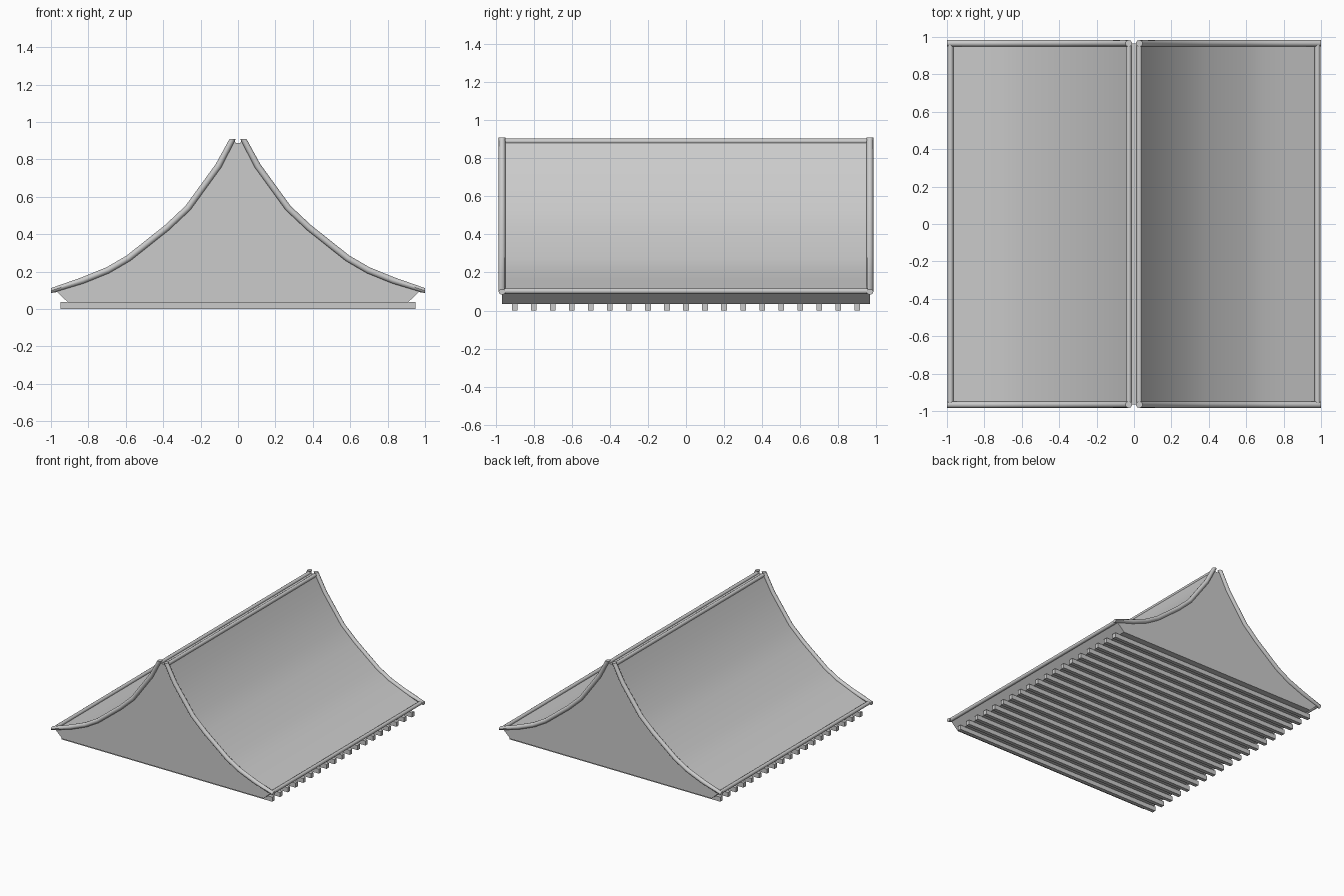
import bpy, bmesh, math
from mathutils import Vector

if "Cube" in bpy.data.objects:
    bpy.data.objects.remove(bpy.data.objects["Cube"])

# Right-hand concave roof slope, ridge to eave (x, z)
SLOPE = [(0.028, 0.91), (0.105, 0.765), (0.268, 0.54), (0.38, 0.435),
         (0.585, 0.272), (0.695, 0.208), (0.83, 0.153), (1.0, 0.098)]
HALF_LEN = 0.966


def finish(name, bm, angle=40):
    bmesh.ops.recalc_face_normals(bm, faces=bm.faces)
    me = bpy.data.meshes.new(name)
    bm.to_mesh(me)
    bm.free()
    ob = bpy.data.objects.new(name, me)
    bpy.context.collection.objects.link(ob)
    bpy.ops.object.select_all(action='DESELECT')
    bpy.context.view_layer.objects.active = ob
    ob.select_set(True)
    bpy.ops.object.shade_smooth_by_angle(angle=math.radians(angle))
    return ob


def tube(name, path, side, ups, r, n=10):
    """Sweep a round section; side/ups are the section axes at each point."""
    bm = bmesh.new()
    rings = []
    for p, up in zip(path, ups):
        rings.append([bm.verts.new(Vector(p) + side * r * math.cos(a) + up * r * math.sin(a))
                      for a in (2 * math.pi * i / n for i in range(n))])
    for a, b in zip(rings, rings[1:]):
        for i in range(n):
            j = (i + 1) % n
            bm.faces.new((a[i], a[j], b[j], b[i]))
    bm.faces.new(rings[0])
    bm.faces.new(rings[-1])
    return finish(name, bm)


def box(name, center, size):
    bm = bmesh.new()
    bmesh.ops.create_cube(bm, size=1)
    bmesh.ops.scale(bm, vec=size, verts=bm.verts)
    bmesh.ops.translate(bm, vec=center, verts=bm.verts)
    return finish(name, bm)


# Solid roof body: profile extruded along y
right = [(0.034, 0.888)] + SLOPE[1:-1] + [(0.972, 0.095), (0.908, 0.035)]
profile = right + [(-x, z) for x, z in reversed(right)]
bm = bmesh.new()
face = bm.faces.new([bm.verts.new((x, -HALF_LEN, z)) for x, z in profile])
ext = bmesh.ops.extrude_face_region(bm, geom=[face])
bmesh.ops.translate(bm, vec=(0, 2 * HALF_LEN, 0),
                    verts=[v for v in ext['geom'] if isinstance(v, bmesh.types.BMVert)])
finish("roof_body", bm)

# Mitred section directions along the slope, with flat cuts at ridge and eave
ups = []
for i in range(len(SLOPE)):
    a, b = SLOPE[max(i - 1, 0)], SLOPE[min(i + 1, len(SLOPE) - 1)]
    ups.append(Vector((a[1] - b[1], 0, b[0] - a[0])).normalized())
ups[0], ups[-1] = Vector((1, 0, 0)), Vector((0, 0, 0.8))

X, Y, Z = Vector((1, 0, 0)), Vector((0, 1, 0)), Vector((0, 0, 1))
for s, label in ((1, "right"), (-1, "left")):
    # Curved verge trims on both gables
    for y, end in ((-HALF_LEN, "front"), (HALF_LEN, "back")):
        tube(f"verge_trim_{end}_{label}", [(s * x, y, z) for x, z in SLOPE],
             Y, [Vector((s * u.x, 0, u.z)) for u in ups], 0.018)
    # Straight trims along ridge and eave
    for name, x, z in (("ridge_trim", 0.028, 0.889), ("eave_trim", 0.981, 0.102)):
        tube(f"{name}_{label}", [(s * x, -HALF_LEN, z), (s * x, HALF_LEN, z)],
             X, [Z, Z], 0.015)

# Row of joists beneath the roof
for i in range(19):
    box(f"joist_{i + 1}", (0, -0.9 + 0.1 * i, 0.0185), (1.9, 0.03, 0.037))
